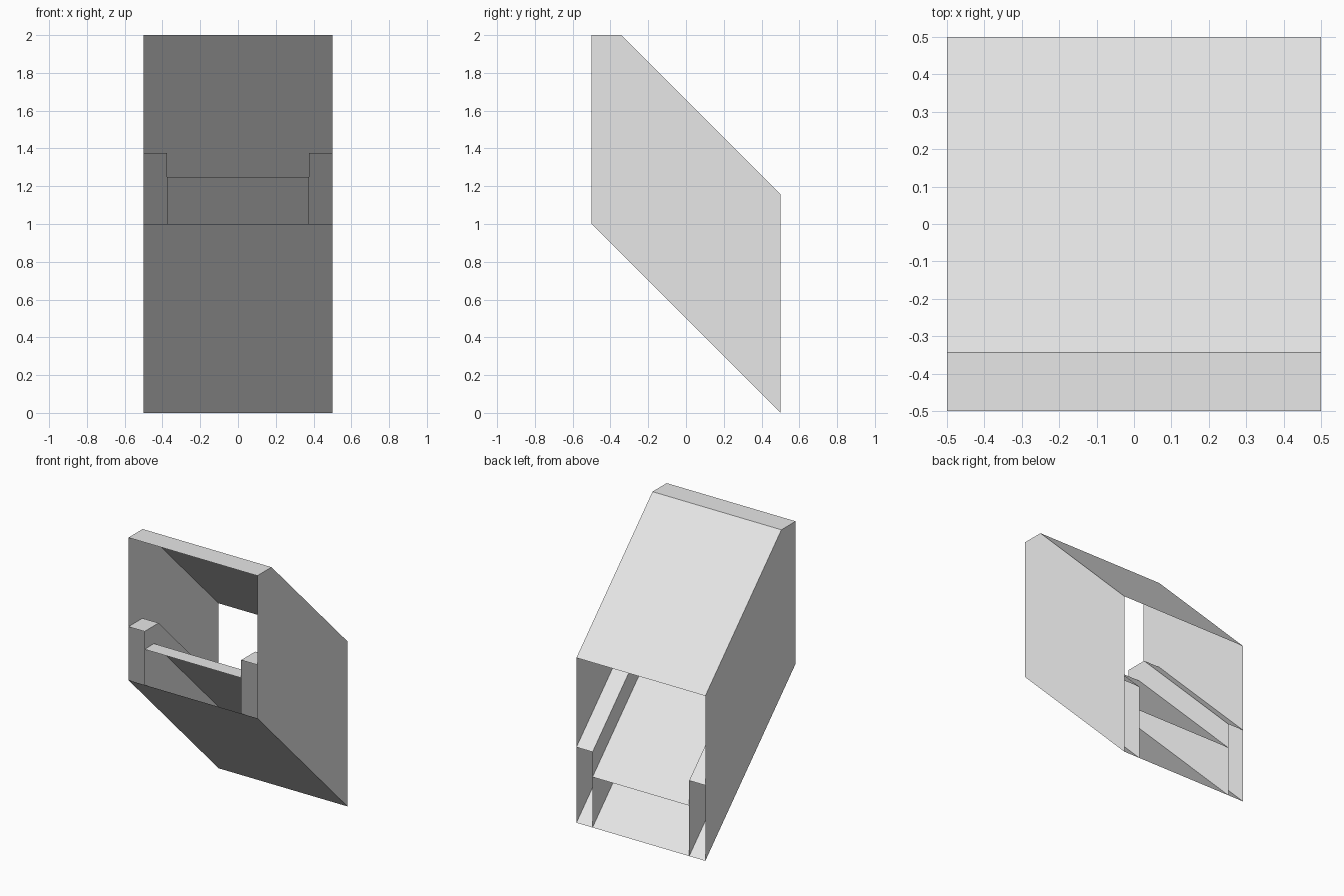
import bpy
import bmesh

cube = bpy.data.objects.get("Cube")
if cube:
    bpy.data.objects.remove(cube, do_unlink=True)

grey = bpy.data.materials.new("light_grey")
grey.use_nodes = True
grey.diffuse_color = (0.8, 0.8, 0.8, 1)
grey.node_tree.nodes["Principled BSDF"].inputs["Base Color"].default_value = (0.8, 0.8, 0.8, 1)

FRONT, BACK = -0.5, 0.5


def top_line(front_z, ledge):
    """Short level ledge at the front, then a 45 degree fall to the back."""
    knee = FRONT + ledge
    return [(FRONT, front_z), (knee, front_z), (BACK, front_z - (BACK - knee))]


def build(name, polygons):
    bm = bmesh.new()
    for points in polygons:
        bm.faces.new([bm.verts.new(p) for p in points])
    bmesh.ops.remove_doubles(bm, verts=bm.verts, dist=0.0001)
    mesh = bpy.data.meshes.new(name)
    bm.to_mesh(mesh)
    bm.free()
    mesh.materials.append(grey)
    obj = bpy.data.objects.new(name, mesh)
    bpy.context.collection.objects.link(obj)


def strips(line, x0, x1):
    """Sheets spanning x0 to x1 along a side profile, facing up."""
    return [[(x0, *a), (x1, *a), (x1, *b), (x0, *b)]
            for a, b in zip(line, line[1:])]


def wall(line, x, side):
    """Upright sheet between the bottom slope and a top line."""
    points = [(x, *p) for p in bottom + line[::-1]]
    return points if side > 0 else points[::-1]


bottom = [(FRONT, 1.0), (BACK, 0.0)]
roof = top_line(2.0, 0.157)
rail = top_line(1.375, 0.155)
floor = top_line(1.25, 0.104)

# Outer sloping tunnel, open at both ends
build("roof", strips(roof, -0.5, 0.5))
build("underside", strips(bottom, 0.5, -0.5))

# Raised hollow floor between the rails
build("floor", strips(floor, -0.375, 0.375))

# Side walls and the hollow rails along them
for side, label in ((1, "left"), (-1, "right")):
    build(label + "_wall", [wall(roof, side * 0.5, side)])
    x0, x1 = sorted((side * 0.375, side * 0.5))
    build(label + "_rail", strips(rail, x0, x1) + [wall(rail, side * 0.375, -side)])
